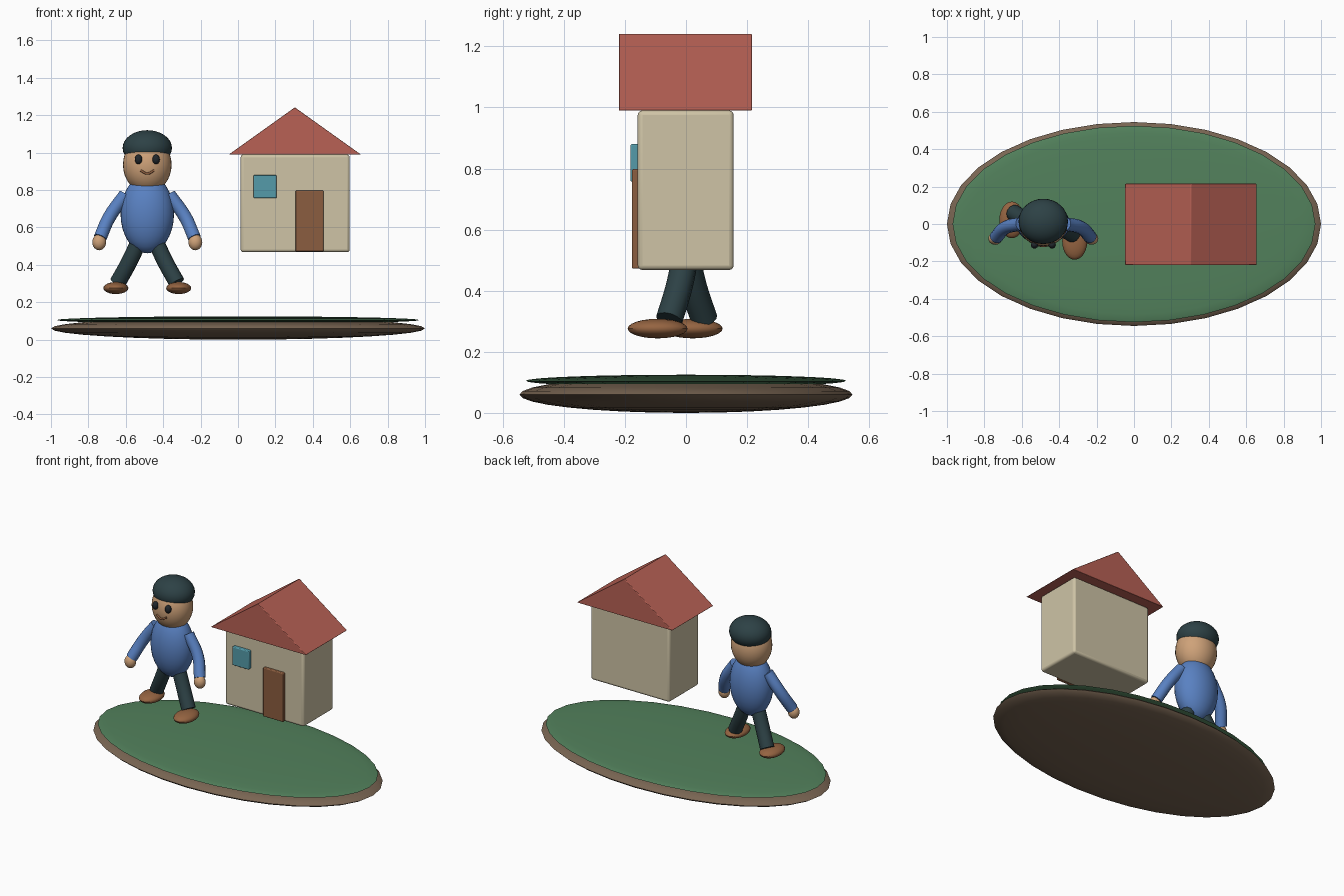
import bpy, math

if "Cube" in bpy.data.objects:
    bpy.data.objects.remove(bpy.data.objects["Cube"])

CX = -0.485  # figure centre line


def material(name, rgb):
    m = bpy.data.materials.new(name)
    m.diffuse_color = (*rgb, 1)
    m.use_nodes = True
    m.node_tree.nodes["Principled BSDF"].inputs["Base Color"].default_value = m.diffuse_color
    return m


GRASS = material("grass", (0.085, 0.22, 0.107))
SOIL = material("soil", (0.19, 0.13, 0.085))
WALL = material("wall", (0.62, 0.55, 0.38))
ROOF = material("roof", (0.48, 0.12, 0.09))
WOOD = material("wood", (0.26, 0.11, 0.05))
GLASS = material("glass", (0.09, 0.33, 0.40))
SKIN = material("skin", (0.62, 0.36, 0.19))
SHIRT = material("shirt", (0.10, 0.22, 0.54))
DARK = material("dark_cloth", (0.026, 0.053, 0.06))
SHOE = material("shoe", (0.30, 0.127, 0.053))
EYE = material("eye", (0.015, 0.02, 0.025))


def finish(o, name, mat, angle=35):
    o.name = o.data.name = name
    o.data.materials.clear()
    o.data.materials.append(mat)
    bpy.ops.object.select_all(action='DESELECT')
    o.select_set(True)
    bpy.context.view_layer.objects.active = o
    bpy.ops.object.shade_smooth_by_angle(angle=math.radians(angle))
    return o


def ellipsoid(name, loc, radii, mat, seg=32, rings=16):
    bpy.ops.mesh.primitive_uv_sphere_add(segments=seg, ring_count=rings, radius=1, location=loc)
    o = bpy.context.object
    o.scale = radii
    bpy.ops.object.transform_apply(location=False, rotation=False, scale=True)
    return finish(o, name, mat)


def bevel(o, width, segments):
    b = o.modifiers.new("bevel", 'BEVEL')
    b.width, b.segments = width, segments
    b.limit_method = 'ANGLE'


def box(name, lo, hi, mat, width):
    bpy.ops.mesh.primitive_cube_add(size=1, location=[(a + b) / 2 for a, b in zip(lo, hi)])
    o = bpy.context.object
    o.scale = [b - a for a, b in zip(lo, hi)]
    bpy.ops.object.transform_apply(location=False, rotation=False, scale=True)
    bevel(o, width, 3)
    return finish(o, name, mat)


def tube(name, points, radius, mat):
    c = bpy.data.curves.new(name, 'CURVE')
    c.dimensions = '3D'
    c.bevel_depth, c.bevel_resolution = radius, 4
    c.use_fill_caps = True
    s = c.splines.new('BEZIER')
    s.bezier_points.add(len(points) - 1)
    for p, co in zip(s.bezier_points, points):
        p.co = co
        p.handle_left_type = p.handle_right_type = 'AUTO'
    o = bpy.data.objects.new(name, c)
    bpy.context.collection.objects.link(o)
    bpy.ops.object.select_all(action='DESELECT')
    o.select_set(True)
    bpy.context.view_layer.objects.active = o
    bpy.ops.object.convert(target='MESH')
    return finish(bpy.context.object, name, mat, 50)


# Ground: two thin discs
ellipsoid("soil_base", (0, 0, 0.06), (1.0, 0.545, 0.06), SOIL)
ellipsoid("grass_top", (0, 0, 0.105), (0.97, 0.525, 0.02), GRASS)

# House
box("house_walls", (0.014, -0.158, 0.468), (0.597, 0.156, 0.99), WALL, 0.015)
box("door", (0.308, -0.177, 0.472), (0.457, -0.15, 0.798), WOOD, 0.005)
box("window", (0.083, -0.182, 0.757), (0.206, -0.15, 0.88), GLASS, 0.005)

# Gable roof: triangular prism
gable = [(-0.049, 0.99), (0.657, 0.99), (0.304, 1.242)]
me = bpy.data.meshes.new("roof")
me.from_pydata([(x, y, z) for y in (-0.22, 0.216) for x, z in gable], [],
               [(0, 1, 2), (5, 4, 3), (0, 3, 4, 1), (1, 4, 5, 2), (2, 5, 3, 0)])
roof = bpy.data.objects.new("roof", me)
bpy.context.collection.objects.link(roof)
bevel(roof, 0.003, 2)
finish(roof, "roof", ROOF)

# Figure: torso, head, cap
ellipsoid("torso", (CX, 0, 0.672), (0.143, 0.11, 0.21), SHIRT)
ellipsoid("head", (CX, 0, 0.935), (0.13, 0.118, 0.15), SKIN)
ellipsoid("cap", (CX, 0.014, 1.025), (0.132, 0.121, 0.095), DARK)
tube("mouth", [(CX - 0.036, -0.112, 0.905), (CX, -0.117, 0.888), (CX + 0.036, -0.112, 0.905)],
     0.006, WOOD)

# Paired parts; the legs stride in opposite directions
for side, s, step in (("left", -1, 0.06), ("right", 1, -0.055)):
    ellipsoid(side + "_eye", (CX + s * 0.047, -0.112, 0.964), (0.02, 0.019, 0.026), EYE, 16, 10)
    tube(side + "_arm", [(CX + s * 0.118, 0.0, 0.775), (CX + s * 0.203, -0.02, 0.655),
                         (CX + s * 0.252, -0.07, 0.545)], 0.036, SHIRT)
    ellipsoid(side + "_hand", (CX + s * 0.257, -0.078, 0.521), (0.037, 0.033, 0.043), SKIN, 24, 12)
    tube(side + "_leg", [(CX + s * 0.045, 0.0, 0.525), (CX + s * 0.097, step * 0.4, 0.415),
                         (CX + s * 0.158, step, 0.305)], 0.044, DARK)
    ellipsoid(side + "_foot", (CX + s * 0.168, step - 0.038, 0.276), (0.067, 0.098, 0.032), SHOE, 24, 12)
